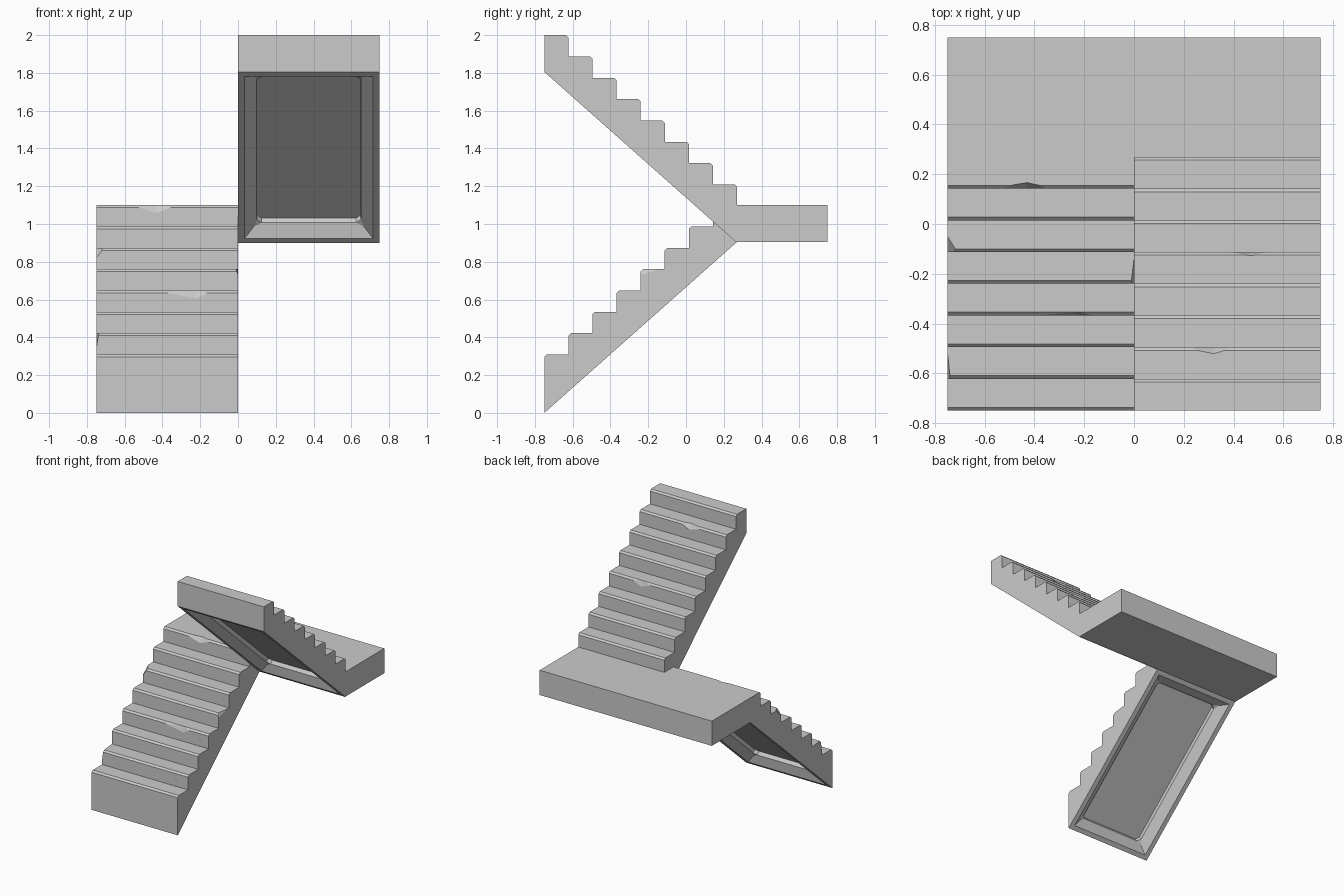
import bpy, bmesh
from mathutils import Vector

if "Cube" in bpy.data.objects:
    bpy.data.objects.remove(bpy.data.objects["Cube"])

STEPS, RUN, RISE, FIRST, CHAMFER = 8, 0.1275, 0.113, 0.309, 0.013


def to_object(bm, name):
    bmesh.ops.recalc_face_normals(bm, faces=bm.faces)
    mesh = bpy.data.meshes.new(name)
    bm.to_mesh(mesh)
    bm.free()
    obj = bpy.data.objects.new(name, mesh)
    bpy.context.collection.objects.link(obj)
    return obj


def extrude_profile(points, x0, x1):
    """Closed y/z profile extruded along x."""
    bm = bmesh.new()
    face = bm.faces.new([bm.verts.new((x0, y, z)) for y, z in points])
    ext = bmesh.ops.extrude_face_region(bm, geom=[face])["geom"]
    verts = [g for g in ext if isinstance(g, bmesh.types.BMVert)]
    bmesh.ops.translate(bm, verts=verts, vec=(x1 - x0, 0, 0))
    bmesh.ops.recalc_face_normals(bm, faces=bm.faces)
    return bm


def chip_cutter(x0, xm, x1, y, z, d, drop, depth):
    """Small wedge that breaks a piece out of one step edge."""
    bm = bmesh.new()
    for p in [(x0, y, z), (x1, y, z), (xm, y, z - drop), (xm, y + d * depth, z),
              (xm, y - d * 0.01, z + 0.01)]:
        bm.verts.new(p)
    bmesh.ops.convex_hull(bm, input=bm.verts)
    return to_object(bm, "chip_cutter")


def flight(name, x0, x1, y0, z0, d, chips):
    # sawtooth profile with chamfered nosings and sloping underside
    pts = [(y0, z0)]
    for k in range(STEPS):
        y, z = y0 + d * k * RUN, z0 + FIRST + k * RISE
        if k:
            pts.append((y, z - RISE))
        pts += [(y, z - CHAMFER), (y + d * CHAMFER, z)]
    end = y0 + d * STEPS * RUN
    pts += [(end, z), (end, z0 + 0.905)]
    bm = extrude_profile(pts, x0, x1)

    # recessed panel in the underside: flat rim, sloping border, sunk floor
    n = Vector((0, d * 0.905, -1.02)).normalized()
    panel = next(f for f in bm.faces if f.normal.dot(n) > 0.99)
    bmesh.ops.inset_region(bm, faces=[panel], thickness=0.05)
    bmesh.ops.inset_region(bm, faces=[panel], thickness=0.09, depth=-0.055)
    bmesh.ops.bevel(bm, geom=list(panel.verts), offset=0.025, segments=1,
                    profile=0.5, affect='VERTICES')
    bm.normal_update()
    floor = min((f for f in bm.faces if f.normal.dot(n) > 0.999),
                key=lambda f: f.calc_center_median().dot(n))
    bmesh.ops.inset_region(bm, faces=[floor], thickness=0.003, depth=-0.03)
    obj = to_object(bm, name)

    # worn chips along the step edges
    for k, a, m, b, drop, depth in chips:
        cutter = chip_cutter(a, m, b, y0 + d * k * RUN, z0 + FIRST + k * RISE, d, drop, depth)
        mod = obj.modifiers.new("chip", 'BOOLEAN')
        mod.operation, mod.solver, mod.object = 'DIFFERENCE', 'EXACT', cutter
        bpy.context.view_layer.objects.active = obj
        bpy.ops.object.modifier_apply(modifier=mod.name)
        bpy.data.objects.remove(cutter)
    return obj


# chips: step index, x start, x deepest, x end, drop on riser, depth on tread
flight("lower_flight", -0.75, 0, -0.75, 0, 1, [
    (1, -0.80, -0.751, -0.738, 0.09, 0.12),
    (3, -0.45, -0.22, -0.14, 0.042, 0.014),
    (4, -0.012, 0.001, 0.05, 0.03, 0.11),
    (5, -0.80, -0.751, -0.71, 0.055, 0.065),
    (7, -0.57, -0.43, -0.32, 0.042, 0.024)])
flight("upper_flight", 0, 0.75, 0.27, 0.9, -1, [
    (0, 0.73, 0.751, 0.80, 0.05, 0.0),
    (3, 0.35, 0.47, 0.56, 0.045, 0.015),
    (6, 0.19, 0.32, 0.41, 0.04, 0.026)])

# landing between the flights
to_object(extrude_profile([(0.27, 0.905), (0.75, 0.905), (0.75, 1.1), (0.27, 1.1)],
                          -0.75, 0.75), "landing")
